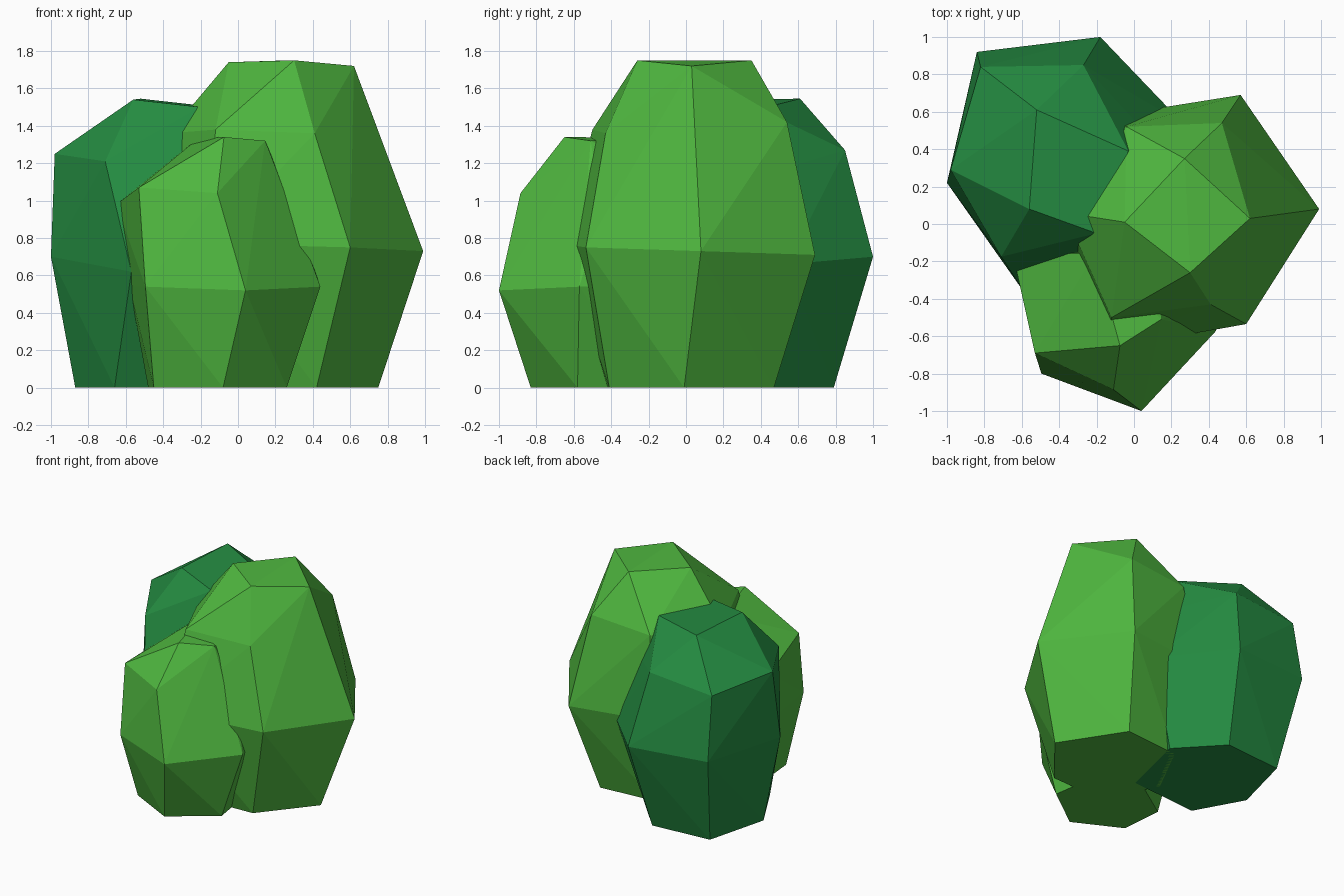
import bpy, bmesh, math


def material(name, color):
    m = bpy.data.materials.new(name)
    m.diffuse_color = (*color, 1)
    return m


light = material("light leaf green", (0.080, 0.485, 0.051))
dark = material("dark leaf green", (0.018, 0.265, 0.054))


def clump(name, mat, base, *rings):
    """Faceted leaf clump: the convex skin around a flat base and a few rings."""
    bm = bmesh.new()
    for x, y in base:
        bm.verts.new((x, y, 0))
    for ring in rings:
        for p in ring:
            bm.verts.new(p)
    hull = bmesh.ops.convex_hull(bm, input=bm.verts[:])
    loose = {v for v in hull["geom_interior"] + hull["geom_unused"]
             if isinstance(v, bmesh.types.BMVert)}
    bmesh.ops.delete(bm, geom=list(loose), context='VERTS')
    # merge the flat base into one face
    bmesh.ops.dissolve_limit(bm, angle_limit=math.radians(1),
                             verts=bm.verts[:], edges=bm.edges[:])
    bmesh.ops.recalc_face_normals(bm, faces=bm.faces[:])
    me = bpy.data.meshes.new(name)
    bm.to_mesh(me)
    bm.free()
    me.materials.append(mat)
    ob = bpy.data.objects.new(name, me)
    bpy.context.collection.objects.link(ob)
    return ob


# tall clump: base, widest ring, shoulder ring, top
clump("tall_clump", light,
      [(.75, -.01), (.44, .47), (-.03, .43), (-.25, .0), (-.05, -.43), (.42, -.41)],
      [(.99, .08, .73), (.57, .69, .71), (-.12, .58, .73),
       (-.45, .02, .75), (-.16, -.67, .77), (.60, -.535, .75)],
      [(.47, .54, 1.42), (-.04, .52, 1.38), (-.37, .06, 1.36),
       (-.12, -.50, 1.38), (.41, -.43, 1.36)],
      [(.62, .03, 1.72), (.27, .35, 1.75), (-.05, .01, 1.74), (.30, -.26, 1.75)])

# dark clump at the back left
clump("back_clump", dark,
      [(-.87, .25), (-.74, .75), (-.25, .79), (.05, .47), (-.08, -.08), (-.66, -.13)],
      [(-1.0, .22, .70), (-.84, .92, .72), (-.18, 1.0, .70),
       (.26, .54, .66), (.05, -.22, .62), (-.57, -.39, .62)],
      [(-.98, .29, 1.25), (-.82, .84, 1.22), (-.27, .85, 1.27),
       (.10, .45, 1.15), (-.71, -.175, 1.21)],
      [(-.52, .61, 1.545), (-.56, .08, 1.54), (-.20, -.05, 1.50), (-.03, .39, 1.49)])

# small clump at the front
clump("front_clump", light,
      [(-.45, -.64), (-.08, -.83), (.26, -.58), (.20, -.20), (-.15, -.08), (-.48, -.30)],
      [(-.495, -.80, .54), (.04, -1.0, .52), (.44, -.57, .54),
       (.32, -.12, .54), (-.15, .05, .54), (-.58, -.28, .54)],
      [(-.53, -.69, 1.07), (-.11, -.885, 1.04), (.30, -.45, .95),
       (.10, -.05, 1.10), (-.65, -.15, .98)],
      [(-.075, -.65, 1.34), (.145, -.51, 1.32), (-.21, -.16, 1.335)])
